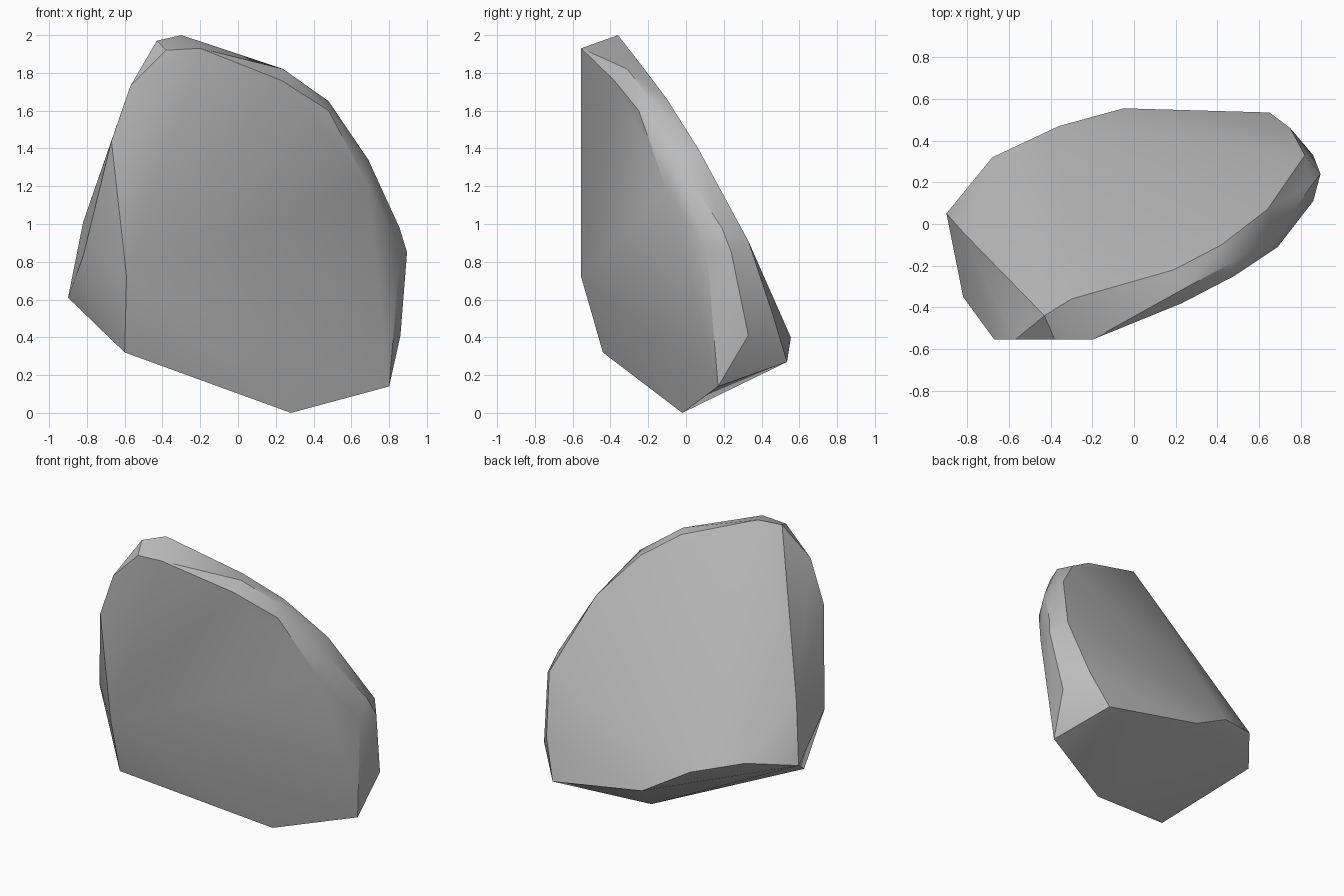
import bpy
import bmesh
import math

# Remove the default object
default_object = bpy.data.objects.get("Cube")
if default_object:
    bpy.data.objects.remove(default_object, do_unlink=True)


def make_material(name, colour):
    material = bpy.data.materials.new(name)
    material.use_nodes = True
    material.diffuse_color = colour
    for node in material.node_tree.nodes:
        if node.type == "BSDF_PRINCIPLED":
            node.inputs["Base Color"].default_value = colour
    return material


def make_stone(name, outlines, material):
    """Stretch a convex faceted skin over the corner outlines of a stone."""
    mesh = bpy.data.meshes.new(name)
    stone = bpy.data.objects.new(name, mesh)
    bpy.context.collection.objects.link(stone)

    bm = bmesh.new()
    for outline in outlines:
        for corner in outline:
            bm.verts.new(corner)
    hull = bmesh.ops.convex_hull(bm, input=bm.verts[:])
    spare = [v for v in hull["geom_interior"] if isinstance(v, bmesh.types.BMVert)]
    bmesh.ops.delete(bm, geom=spare, context="VERTS")
    bmesh.ops.recalc_face_normals(bm, faces=bm.faces[:])
    bm.to_mesh(mesh)
    bm.free()
    mesh.materials.append(material)

    # Soften shallow facets and keep the chipped rims crisp
    bpy.ops.object.select_all(action="DESELECT")
    stone.select_set(True)
    bpy.context.view_layer.objects.active = stone
    bpy.ops.object.shade_smooth_by_angle(angle=math.radians(30))
    return stone


# Flat front level shared by the foremost corners
front = -.555

# Rim of the broad front face, from the peak down the long side
front_rim = [(-.38, front, 1.92), (-.2, front, 1.93), (.23, -.38, 1.76),
             (.48, -.25, 1.6), (.69, -.11, 1.2), (.86, .11, .86)]
# Outer ridge between the front and back faces
outer_ridge = [(.24, -.31, 1.82), (.48, -.18, 1.65), (.69, -.05, 1.34),
               (.855, .19, .98), (.895, .24, .85), (.86, .33, .41), (.8, .17, .14)]
# Rim of the sloping back face
back_rim = [(-.43, -.44, 1.97), (-.3, -.36, 2), (.19, -.22, 1.82),
            (.42, -.1, 1.66), (.64, .07, 1.39), (.82, .33, .91), (.75, .46, .52)]
# Steep short side
short_side = [(-.57, front, 1.73), (-.67, front, 1.44), (-.59, front, .72),
              (-.82, -.35, .83), (-.82, -.04, 1.01)]
# Tilted underside with its raised back edge
underside = [(-.6, -.44, .32), (.28, -.02, 0), (.65, .535, .27), (-.05, .555, .4),
             (-.36, .47, .58), (-.68, .32, .67), (-.9, .05, .61)]

grey = make_material("stone_grey", (.5, .5, .5, 1))
make_stone("rock", [front_rim, outer_ridge, back_rim, short_side, underside], grey)
